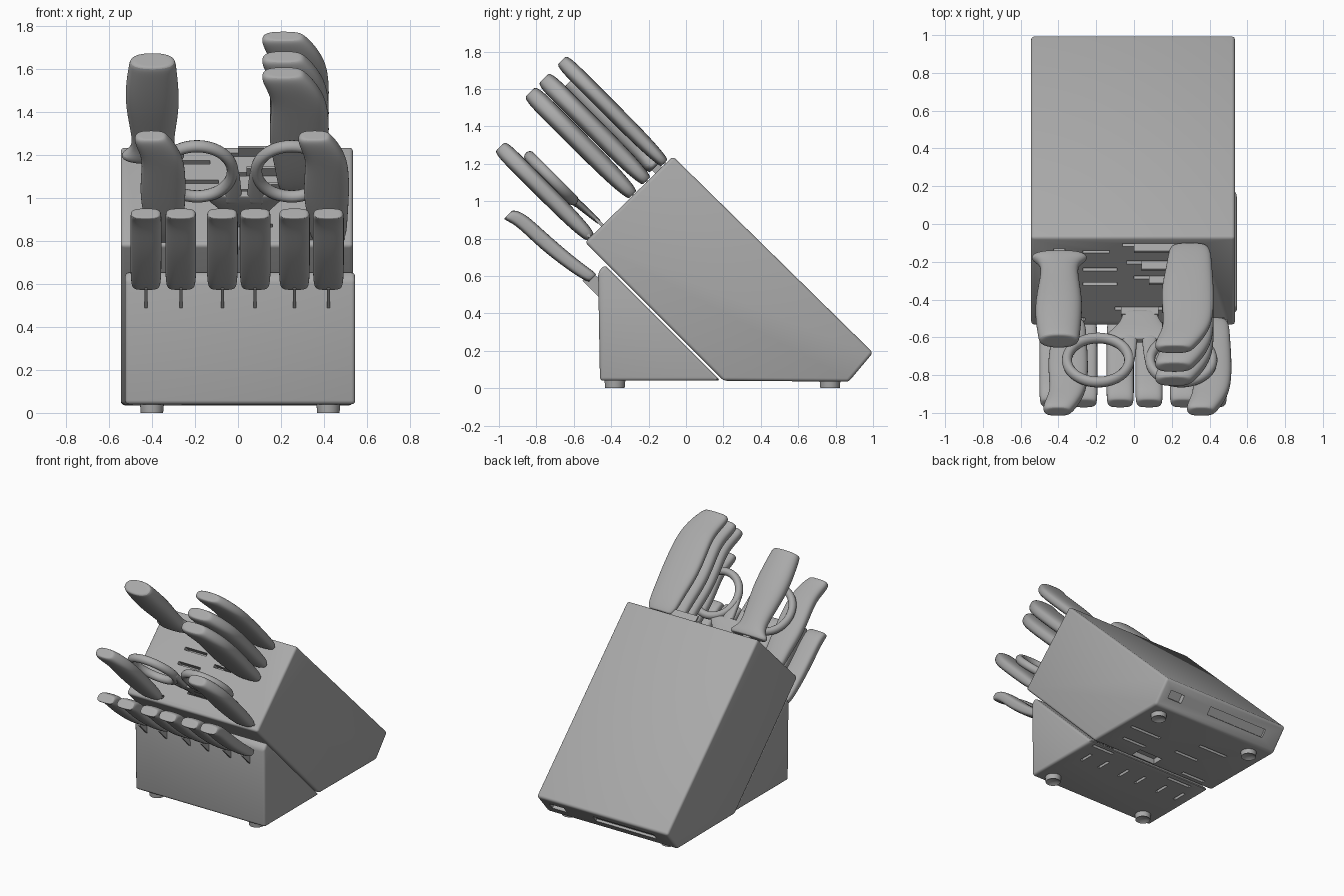
import bpy, bmesh, math
from mathutils import Matrix, Vector

cube = bpy.data.objects.get("Cube")
if cube:
    bpy.data.objects.remove(cube, do_unlink=True)

grey = bpy.data.materials.new("plain_grey")
grey.use_nodes = True
grey.diffuse_color = (0.4, 0.4, 0.4, 1)
grey.node_tree.nodes["Principled BSDF"].inputs["Base Color"].default_value = (0.4, 0.4, 0.4, 1)

# Slot-face frame: x across, y up along the sloped face, z out along the handles
FACE = Matrix.Translation((0, -0.54, 0.78)) @ Matrix.Rotation(math.radians(45), 4, 'X')
WORLD = Matrix.Identity(4)
# Chamfer frame at the lower back edge: z points out of the chamfer
CHAMFER = Matrix.Translation((0, 0.935, 0.115)) @ Matrix.Rotation(math.radians(139), 4, 'X')


def finish(name, bm, frame=WORLD, smooth=40):
    bmesh.ops.recalc_face_normals(bm, faces=bm.faces[:])
    mesh = bpy.data.meshes.new(name)
    bm.to_mesh(mesh)
    bm.free()
    mesh.transform(frame)
    mesh.materials.append(grey)
    obj = bpy.data.objects.new(name, mesh)
    bpy.context.collection.objects.link(obj)
    bpy.ops.object.select_all(action='DESELECT')
    obj.select_set(True)
    bpy.context.view_layer.objects.active = obj
    if smooth:
        bpy.ops.object.shade_smooth_by_angle(angle=math.radians(smooth))
    return obj


def add_box(bm, center, size, frame=WORLD):
    m = frame @ Matrix.Translation(center) @ Matrix.Diagonal((*size, 1))
    bmesh.ops.create_cube(bm, size=1, matrix=m)


def apply_modifiers(obj):
    bpy.context.view_layer.objects.active = obj
    for mod in list(obj.modifiers):
        bpy.ops.object.modifier_apply(modifier=mod.name)


def block(name, profile, x0, x1):
    """Extrude a (y, z) side profile across x and round its edges."""
    bm = bmesh.new()
    face = bm.faces.new([bm.verts.new((x0, y, z)) for y, z in profile])
    ext = bmesh.ops.extrude_face_region(bm, geom=[face])
    bmesh.ops.translate(bm, vec=(x1 - x0, 0, 0),
                        verts=[v for v in ext["geom"] if isinstance(v, bmesh.types.BMVert)])
    obj = finish(name, bm, smooth=0)
    bev = obj.modifiers.new("Bevel", 'BEVEL')
    bev.width, bev.segments = 0.018, 3
    apply_modifiers(obj)
    return obj


def loft(name, rows, power=0.7):
    """Rounded handle from rows of (out, up, left, right, thickness)."""
    bm = bmesh.new()
    n = 16

    def ring(row, k=1.0):
        t, s, xl, xr, th = row
        pts = []
        for i in range(n):
            a = 2 * math.pi * (i + 0.5) / n
            c, d = math.cos(a), math.sin(a)
            px = math.copysign(abs(c) ** power, c) * (xr - xl) / 2 * k
            py = math.copysign(abs(d) ** power, d) * th / 2 * k
            pts.append(bm.verts.new(((xl + xr) / 2 + px, s + py, t)))
        return pts

    rings = [ring(rows[0], 0.7)] + [ring(r) for r in rows] + [ring(rows[-1], 0.7)]
    for a, b in zip(rings, rings[1:]):
        for i in range(n):
            j = (i + 1) % n
            bm.faces.new((a[i], a[j], b[j], b[i]))
    bm.faces.new(rings[0])
    bm.faces.new(rings[-1])
    obj = finish(name, bm, FACE, 60)
    sub = obj.modifiers.new("Subdivision", 'SUBSURF')
    sub.levels = sub.render_levels = 2
    return obj


def blade(name, x, s, t, size):
    bm = bmesh.new()
    add_box(bm, (x, s, t), size)
    return finish(name, bm, FACE, 0)


# Main slanted block and the lower front block
main = block("main_block", [(-0.54, 0.78), (0.2, 0.04), (0.87, 0.035), (1.0, 0.19), (-0.07, 1.24)], -0.545, 0.535)
lower = block("lower_block", [(-0.46, 0.04), (0.185, 0.04), (-0.435, 0.66), (-0.47, 0.62)], -0.525, 0.545)

# Slots cut into the sloped face, the underside and the chamfer
cut = bmesh.new()
for x, s, w in [(-0.2, 0.55, 0.14), (-0.18, 0.42, 0.18), (-0.18, 0.31, 0.18),
                (0.15, 0.60, 0.42), (0.14, 0.47, 0.36), (0.16, 0.36, 0.32),
                (0.03, 0.13, 0.26), (-0.36, 0.05, 0.2), (0.38, 0.05, 0.2)]:
    add_box(cut, (x, s, 0), (w, 0.022, 0.12), FACE)
knife_x = [-0.428, -0.266, -0.073, 0.08, 0.262, 0.42]
for x in knife_x:
    add_box(cut, (x, -0.02, 0.04), (0.022, 0.11, 0.08))
for x, y, w, d in [(-0.33, 0.25, 0.2, 0.025), (-0.3, 0.13, 0.2, 0.025), (-0.1, 0.45, 0.2, 0.025),
                   (0.33, 0.52, 0.26, 0.025), (0.4, 0.14, 0.18, 0.025), (0.1, 0.26, 0.2, 0.09),
                   (0.3, 0.36, 0.2, 0.025), (-0.2, 0.62, 0.24, 0.025)]:
    add_box(cut, (x, y, 0.04), (w, d, 0.08))
add_box(cut, (-0.15, 0, 0), (0.5, 0.03, 0.06), CHAMFER)
add_box(cut, (0.4, 0, 0), (0.12, 0.07, 0.06), CHAMFER)
cutter = finish("slot_cutter", cut, smooth=0)
cutter.hide_render = True
for obj in (main, lower):
    mod = obj.modifiers.new("Slots", 'BOOLEAN')
    mod.operation, mod.object, mod.solver = 'DIFFERENCE', cutter, 'EXACT'
    apply_modifiers(obj)
    obj.select_set(True)
    bpy.ops.object.shade_smooth_by_angle(angle=math.radians(30))
bpy.data.objects.remove(cutter, do_unlink=True)

# Round feet, each with a recessed centre
for x in (-0.40, 0.42):
    for y in (-0.38, 0.77):
        bm = bmesh.new()
        bmesh.ops.create_cone(bm, cap_ends=True, segments=28, radius1=0.052, radius2=0.056,
                              depth=0.045, matrix=Matrix.Translation((x, y, 0.0225)))
        bottom = [f for f in bm.faces if f.normal.z < -0.9]
        bmesh.ops.inset_region(bm, faces=bottom, thickness=0.022)
        bmesh.ops.translate(bm, verts=bottom[0].verts[:], vec=(0, 0, 0.015))
        finish("foot", bm)

# Hooked knife handles: (out, left, right, thickness relative to the middle)
HOOK = [(0.0, 0.20, 0.39, 0.6), (0.05, 0.18, 0.41, 0.8), (0.16, 0.17, 0.415, 0.95),
        (0.32, 0.14, 0.425, 1), (0.50, 0.15, 0.425, 1), (0.61, 0.155, 0.405, 1),
        (0.70, 0.12, 0.36, 1), (0.755, 0.105, 0.32, 0.9), (0.775, 0.125, 0.30, 0.7)]


def hooked(name, dx, s, kx, kt, th):
    loft(name, [(t * kt, s, dx + a * kx, dx + b * kx, th * f) for t, a, b, f in HOOK])


for i, (s, th) in enumerate([(0.60, 0.09), (0.465, 0.105), (0.36, 0.105)]):
    hooked("large_knife_handle", 0.0, s, 1.0, 1.0, th)
    blade("large_knife_blade", 0.17 + 0.02 * i, s, 0, (0.34 - 0.04 * i, 0.014, 0.09))
for x in (-0.565, 0.195):
    hooked("small_knife_handle", x, 0.04, 0.76, 0.88, 0.095)
    blade("small_knife_blade", x + 0.22, 0.04, 0, (0.16, 0.014, 0.09))

# Sharpening steel with a flared guard
loft("steel_handle", [(0.02, 0.55, -0.54, -0.25, 0.09), (0.05, 0.55, -0.55, -0.24, 0.10),
                      (0.085, 0.55, -0.49, -0.30, 0.10), (0.2, 0.55, -0.5, -0.29, 0.11),
                      (0.36, 0.55, -0.525, -0.27, 0.13), (0.5, 0.55, -0.525, -0.275, 0.13),
                      (0.62, 0.55, -0.51, -0.285, 0.12), (0.665, 0.55, -0.505, -0.29, 0.11)], 0.85)
blade("steel_rod", -0.395, 0.55, 0, (0.06, 0.05, 0.08))

# Scissors: two finger loops, a shared web and the blades
for x in (-0.19, 0.25):
    bpy.ops.mesh.primitive_torus_add(major_segments=48, minor_segments=14,
                                     major_radius=0.165, minor_radius=0.027)
    loop = bpy.context.object
    loop.name = "scissor_loop"
    loop.matrix_world = (FACE @ Matrix.Translation((x, 0.115, 0.37))
                         @ Matrix.Rotation(math.radians(90), 4, 'X') @ Matrix.Diagonal((1, 1, 1.1, 1)))
    loop.data.materials.append(grey)
    bpy.ops.object.shade_smooth_by_angle(angle=math.radians(60))
loft("scissor_web", [(0.02, 0.13, -0.06, 0.12, 0.025), (0.1, 0.125, -0.07, 0.14, 0.035),
                     (0.17, 0.12, -0.14, 0.2, 0.045), (0.225, 0.115, -0.17, 0.23, 0.04)])
for sign in (-1, 1):
    loft("scissor_arm", [(0.17, 0.115, 0.03 + sign * 0.055 - 0.045, 0.03 + sign * 0.055 + 0.045, 0.045),
                         (0.27, 0.115, 0.03 + sign * 0.05 - 0.035, 0.03 + sign * 0.05 + 0.035, 0.045),
                         (0.38, 0.115, 0.03 + sign * 0.05 - 0.024, 0.03 + sign * 0.05 + 0.024, 0.04)])
blade("scissor_blades", 0.03, 0.13, 0, (0.2, 0.018, 0.1))

# Row of six steak knives in the lower block
for x in knife_x:
    a, b = x - 0.073, x + 0.073
    loft("steak_knife_handle", [(-0.165, -0.106, a + 0.012, b - 0.012, 0.055), (-0.14, -0.112, a + 0.004, b - 0.004, 0.07),
                                (-0.046, -0.131, a, b, 0.075), (0.145, -0.152, a, b, 0.085),
                                (0.30, -0.155, a, b, 0.08), (0.36, -0.168, a, b, 0.08),
                                (0.395, -0.186, a + 0.004, b - 0.004, 0.07)], 0.6)
    blade("steak_knife_blade", x, -0.12, -0.2, (0.014, 0.07, 0.13))
